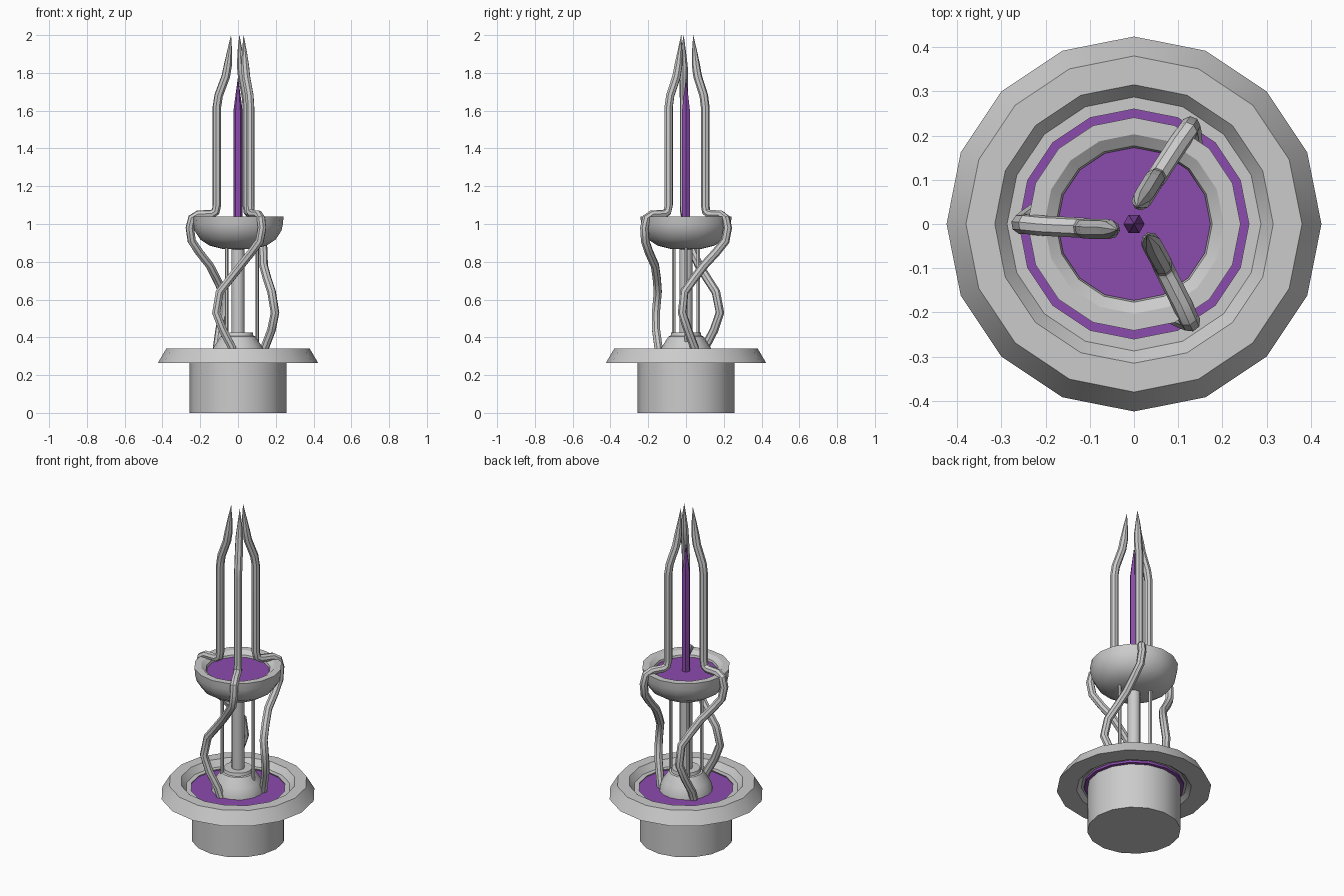
import bpy
from math import sin, cos, radians, pi

if "Cube" in bpy.data.objects:
    bpy.data.objects.remove(bpy.data.objects["Cube"])

purple = bpy.data.materials.new("purple_fluid")
purple.diffuse_color = (0.26, 0.07, 0.42, 1)
purple.use_nodes = True
purple.node_tree.nodes["Principled BSDF"].inputs["Base Color"].default_value = purple.diffuse_color


def finish(obj, mat=None):
    if mat:
        obj.data.materials.append(mat)
    bpy.ops.object.select_all(action='DESELECT')
    obj.select_set(True)
    bpy.context.view_layer.objects.active = obj
    bpy.ops.object.shade_smooth_by_angle(angle=radians(35))
    return obj


def lathe(name, profile, sides=16, mat=None, loc=(0, 0), closed=False):
    """Revolve (radius, z) points, listed bottom-outside to top, around z."""
    verts, rings, faces = [], [], []
    for r, z in profile:
        if r == 0:
            rings.append([len(verts)] * sides)
            verts.append((loc[0], loc[1], z))
        else:
            rings.append([len(verts) + k for k in range(sides)])
            verts += [(loc[0] + r * cos(2 * pi * k / sides),
                       loc[1] + r * sin(2 * pi * k / sides), z) for k in range(sides)]
    pairs = list(zip(rings, rings[1:])) + ([(rings[-1], rings[0])] if closed else [])
    for a, b in pairs:
        for k in range(sides):
            n = (k + 1) % sides
            f = list(dict.fromkeys((a[k], a[n], b[n], b[k])))
            if len(f) > 2:
                faces.append(f)
    mesh = bpy.data.meshes.new(name)
    mesh.from_pydata(verts, [], faces)
    obj = bpy.data.objects.new(name, mesh)
    bpy.context.collection.objects.link(obj)
    return finish(obj, mat)


# Base drum, stepped flange and the pool inside it
lathe("base_drum", [(0, 0), (0.256, 0), (0.256, 0.28), (0, 0.28)])
lathe("base_flange", [(0.27, 0.285), (0.29, 0.285), (0.315, 0.265), (0.424, 0.265),
                      (0.38, 0.34), (0.315, 0.34), (0.287, 0.305), (0.26, 0.305)], closed=True)
lathe("base_pool", [(0, 0.272), (0.275, 0.272), (0.275, 0.296), (0, 0.296)], mat=purple)

# Central dome, post and thin rods
lathe("dome", [(0.148, 0.285), (0.143, 0.32), (0.125, 0.355), (0.092, 0.405),
               (0.082, 0.408), (0.078, 0.425), (0, 0.425)])
lathe("post", [(0, 0.4), (0.035, 0.4), (0.035, 0.9), (0, 0.9)], 12)
for i, p in enumerate([(0.102, 0), (-0.06, 0.065), (-0.06, -0.065)]):
    lathe(f"thin_rod_{i}", [(0, 0.3), (0.01, 0.3), (0.01, 0.95), (0, 0.95)], 6, loc=p)

# Bowl with its pool and spike
lathe("bowl", [(0, 0.865), (0.08, 0.868), (0.15, 0.885), (0.2, 0.918), (0.23, 0.965),
               (0.238, 1.0), (0.241, 1.04), (0.203, 1.04), (0.177, 1.022), (0.172, 1.0), (0, 1.0)])
lathe("bowl_pool", [(0, 0.99), (0.173, 0.99), (0.173, 1.01), (0, 1.01)], mat=purple)
lathe("spike", [(0, 1.0), (0.024, 1.0), (0.024, 1.6), (0.015, 1.67), (0, 1.78)], 6, mat=purple)

# Three twisting prongs: (radius from axis, angle offset, z, thickness)
path = [(0.14, -37, 0.29, 1), (0.15, -43, 0.35, 1), (0.178, -57, 0.44, 1),
        (0.197, -66, 0.53, 1), (0.178, -63, 0.64, 1), (0.16, -45, 0.71, 1),
        (0.165, -25, 0.78, 1), (0.208, -10, 0.85, 1), (0.245, -2, 0.91, 1),
        (0.255, 0, 0.98, 1), (0.243, 0, 1.03, 1), (0.21, 1, 1.05, 1), (0.14, 3, 1.052, 1),
        (0.119, 4, 1.065, 1), (0.112, 5, 1.1, 1), (0.112, 5, 1.62, 1),
        (0.103, 6, 1.68, 1), (0.066, 10, 1.78, 1), (0.055, 13, 1.84, 0.95),
        (0.046, 17, 1.92, 0.55), (0.039, 19, 2.0, 0.02)]
for i, base in enumerate((60, 180, 300)):
    curve = bpy.data.curves.new("prong", 'CURVE')
    curve.dimensions = '3D'
    curve.bevel_depth = 0.023
    curve.bevel_resolution = 2
    curve.use_fill_caps = True
    spline = curve.splines.new('POLY')
    spline.points.add(len(path) - 1)
    for point, (r, a, z, t) in zip(spline.points, path):
        ang = radians(base + a)
        point.co = (r * cos(ang), r * sin(ang), z, 1)
        point.radius = t
    obj = bpy.data.objects.new(f"prong_{i}", curve)
    bpy.context.collection.objects.link(obj)
    bpy.ops.object.select_all(action='DESELECT')
    obj.select_set(True)
    bpy.context.view_layer.objects.active = obj
    bpy.ops.object.convert(target='MESH')
    finish(bpy.context.view_layer.objects.active)
